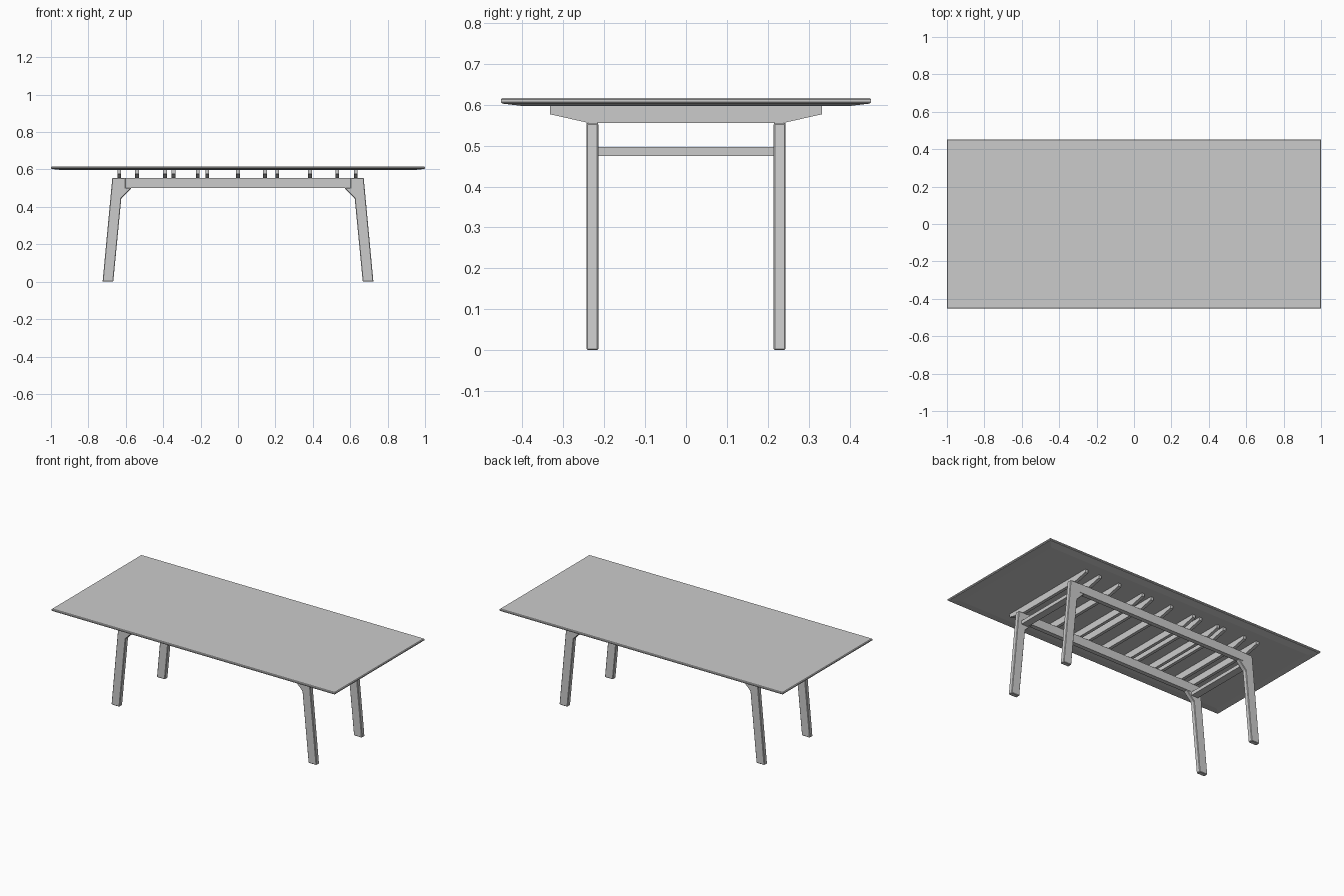
import bpy, bmesh

if "Cube" in bpy.data.objects:
    bpy.data.objects.remove(bpy.data.objects["Cube"])


def make_object(name, bm, bevel=0.0):
    bmesh.ops.recalc_face_normals(bm, faces=bm.faces)
    mesh = bpy.data.meshes.new(name)
    bm.to_mesh(mesh)
    bm.free()
    obj = bpy.data.objects.new(name, mesh)
    bpy.context.collection.objects.link(obj)
    if bevel:
        mod = obj.modifiers.new("Bevel", "BEVEL")
        mod.width = bevel
        mod.segments = 1
        mod.limit_method = "ANGLE"
    return obj


def prism(name, points, offset, bevel=0.0):
    """Extrude a closed outline of 3D points along an offset vector."""
    bm = bmesh.new()
    face = bm.faces.new([bm.verts.new(p) for p in points])
    geom = bmesh.ops.extrude_face_region(bm, geom=[face])["geom"]
    verts = [v for v in geom if isinstance(v, bmesh.types.BMVert)]
    bmesh.ops.translate(bm, verts=verts, vec=offset)
    return make_object(name, bm, bevel)


# Tabletop: stacked rectangles giving a rounded rim and an undercut below
bm = bmesh.new()
rings = []
for inset, z in [(0.004, 0.617), (0, 0.613), (0, 0.607), (0.004, 0.603), (0.055, 0.597)]:
    x, y = 1 - inset, 0.453 - inset
    rings.append([bm.verts.new((sx * x, sy * y, z))
                  for sx, sy in ((-1, -1), (1, -1), (1, 1), (-1, 1))])
for upper, lower in zip(rings, rings[1:]):
    for i in range(4):
        j = (i + 1) % 4
        bm.faces.new((upper[i], upper[j], lower[j], lower[i]))
bm.faces.new(rings[0])
bm.faces.new(rings[-1])
make_object("tabletop", bm)

# Splayed legs with corner gussets, and the long rails between them
leg = [(0.724, 0), (0.672, 0.555), (0.600, 0.555), (0.600, 0.500),
       (0.570, 0.500), (0.624, 0.445), (0.667, 0)]
for y, side in ((-0.229, "front"), (0.229, "back")):
    for sx, end in ((-1, "left"), (1, "right")):
        prism(f"{side}_{end}_leg", [(sx * x, y - 0.0145, z) for x, z in leg],
              (0, 0.029, 0), 0.003)
    rail = [(-0.61, 0.5), (0.61, 0.5), (0.61, 0.555), (-0.61, 0.555)]
    prism(f"{side}_rail", [(x, y - 0.014, z) for x, z in rail], (0, 0.028, 0))

# Low end bars joining each pair of legs
for sx, end in ((-1, "left"), (1, "right")):
    bar = [(0.605, 0.475), (0.652, 0.475), (0.652, 0.497), (0.605, 0.497)]
    prism(f"{end}_end_bar", [(sx * x, -0.222, z) for x, z in bar], (0, 0.444, 0))

# Tapered cross slats carrying the tabletop
slat = [(-0.333, 0.598), (-0.333, 0.577), (-0.235, 0.555),
        (0.235, 0.555), (0.333, 0.577), (0.333, 0.598)]
slat_x = [-0.635, -0.54, -0.39, -0.345, -0.215, -0.165, 0,
          0.145, 0.21, 0.385, 0.53, 0.63]
for i, x in enumerate(slat_x, 1):
    prism(f"cross_slat_{i}", [(x - 0.01, y, z) for y, z in slat], (0.02, 0, 0))
